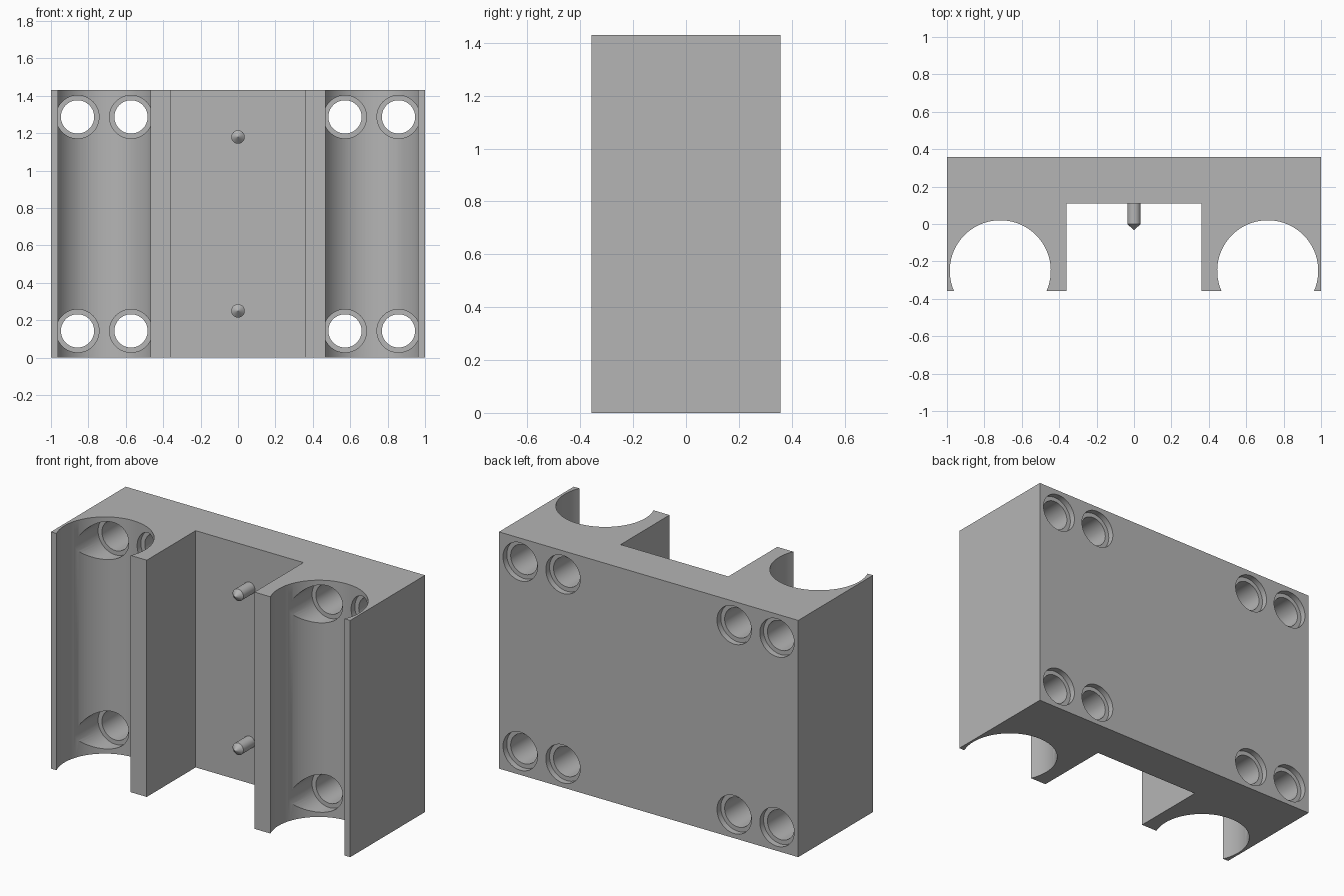
import bpy, bmesh, math
from mathutils import Vector

HALF_Y, HEIGHT = 0.357, 1.43
BORE_X, BORE_Y, BORE_R = 0.715, -0.25, 0.27
SLOT_X, SLOT_Y = 0.36, 0.11

cube = bpy.data.objects.get("Cube")
if cube:
    bpy.data.objects.remove(cube, do_unlink=True)

grey = bpy.data.materials.new("plain_grey")
grey.use_nodes = True
colour = (0.46, 0.46, 0.46, 1)
grey.diffuse_color = colour
grey.node_tree.nodes["Principled BSDF"].inputs["Base Color"].default_value = colour


def finish(bm, name):
    bmesh.ops.recalc_face_normals(bm, faces=bm.faces)
    mesh = bpy.data.meshes.new(name)
    bm.to_mesh(mesh)
    bm.free()
    mesh.materials.append(grey)
    obj = bpy.data.objects.new(name, mesh)
    bpy.context.collection.objects.link(obj)
    return obj


def smooth(obj):
    bpy.ops.object.select_all(action='DESELECT')
    obj.select_set(True)
    bpy.context.view_layer.objects.active = obj
    bpy.ops.object.shade_smooth_by_angle(angle=math.radians(30))


def lathe_y(bm, profile, x, z, segments=48):
    """Closed turned solid along y from (radius, y) pairs."""
    rings = []
    for r, y in profile:
        rings.append([bm.verts.new((x + r * math.cos(a), y, z + r * math.sin(a)))
                      for a in (math.tau * i / segments for i in range(segments))])
    for a, b in zip(rings, rings[1:]):
        for i in range(segments):
            j = (i + 1) % segments
            bm.faces.new((a[i], a[j], b[j], b[i]))
    bm.faces.new(rings[0])
    bm.faces.new(rings[-1])


# Block outline: one side with its open bore, then mirrored
lip = math.asin((-HALF_Y - BORE_Y) / BORE_R)
steps = 64
arc = []
for i in range(steps + 1):
    a = math.pi - lip + (2 * lip - math.pi) * i / steps
    arc.append((BORE_X + BORE_R * math.cos(a), BORE_Y + BORE_R * math.sin(a)))
side = [(SLOT_X, SLOT_Y), (SLOT_X, -HALF_Y)] + arc + [(1, -HALF_Y), (1, HALF_Y)]
outline = side + [(-x, y) for x, y in reversed(side)]

bm = bmesh.new()
base = bm.faces.new([bm.verts.new((x, y, 0)) for x, y in outline])
top = bmesh.ops.extrude_face_region(bm, geom=[base])
bmesh.ops.translate(bm, vec=Vector((0, 0, HEIGHT)),
                    verts=[v for v in top["geom"] if isinstance(v, bmesh.types.BMVert)])
block = finish(bm, "bearing_block")

# Bolt holes, counterbored from the back and from inside the bores
bm = bmesh.new()
hole = [(0.115, BORE_Y), (0.115, 0.054), (0.089, 0.054),
        (0.089, 0.321), (0.115, 0.321), (0.115, 0.45)]
for x in (-0.858, -0.572, 0.572, 0.858):
    for z in (0.143, HEIGHT - 0.143):
        lathe_y(bm, hole, x, z)
cutter = finish(bm, "bolt_hole_cutter")
cutter.hide_render = True

cut = block.modifiers.new("bolt_holes", 'BOOLEAN')
cut.operation = 'DIFFERENCE'
cut.solver = 'EXACT'
cut.object = cutter
bpy.context.view_layer.objects.active = block
bpy.ops.object.modifier_apply(modifier=cut.name)
bpy.data.objects.remove(cutter, do_unlink=True)
smooth(block)

# Pointed locating pins in the central channel
for name, z in (("lower_pin", 0.25), ("upper_pin", 1.18)):
    bm = bmesh.new()
    lathe_y(bm, [(0.036, SLOT_Y + 0.02), (0.036, 0), (0.001, -0.032)], 0, z, 32)
    smooth(finish(bm, name))
